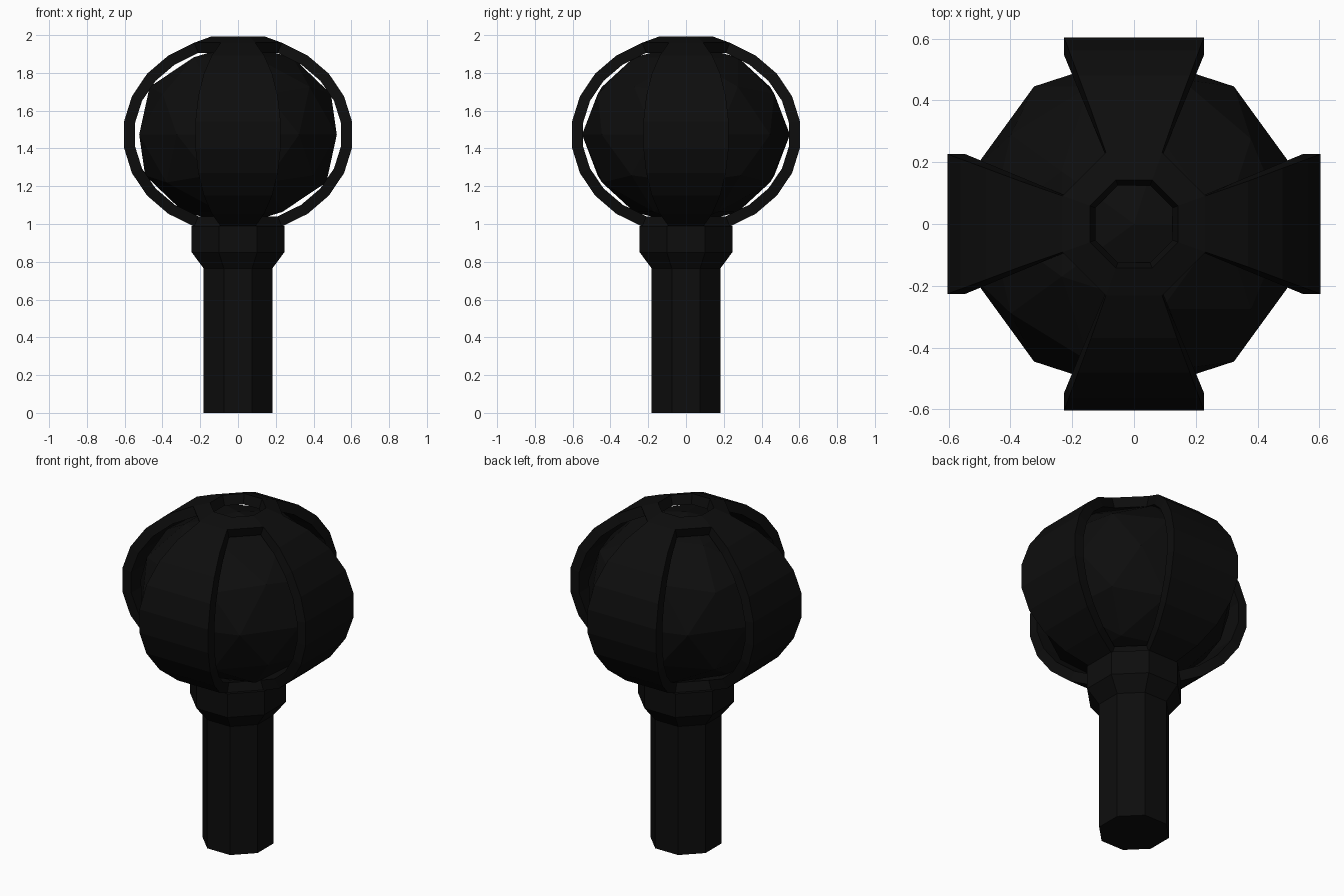
import bpy, bmesh, math
from mathutils import Matrix

cube = bpy.data.objects.get("Cube")
if cube:
    bpy.data.objects.remove(cube, do_unlink=True)

black = bpy.data.materials.new("matte_black")
black.use_nodes = True
tone = (0.004, 0.004, 0.004, 1)
black.diffuse_color = tone
black.node_tree.nodes["Principled BSDF"].inputs["Base Color"].default_value = tone

SIDES = 8
MID = 1.473  # height of the globe centre


def finish(bm, name):
    bmesh.ops.recalc_face_normals(bm, faces=bm.faces)
    mesh = bpy.data.meshes.new(name)
    bm.to_mesh(mesh)
    bm.free()
    mesh.materials.append(black)
    obj = bpy.data.objects.new(name, mesh)
    bpy.context.collection.objects.link(obj)
    return obj


def octagon_lathe(profile, capped=True, keep=lambda row, side: True):
    """Stack octagons whose flats face the axes; profile is (apothem, z)."""
    bm = bmesh.new()
    rings = []
    for apothem, z in profile:
        r = apothem / math.cos(math.pi / SIDES)
        angles = [(i - 0.5) * 2 * math.pi / SIDES for i in range(SIDES)]
        rings.append([bm.verts.new((r * math.cos(a), r * math.sin(a), z)) for a in angles])
    for row, (low, high) in enumerate(zip(rings, rings[1:])):
        for i in range(SIDES):
            if keep(row, i):
                j = (i + 1) % SIDES
                bm.faces.new((low[i], low[j], high[j], high[i]))
    if capped:
        bm.faces.new(rings[0][::-1])
        bm.faces.new(rings[-1])
    return bm


# Handle and flared collar
finish(octagon_lathe([(0.182, 0), (0.182, 0.78)]), "handle")
finish(octagon_lathe([(0.182, 0.765), (0.245, 0.85), (0.245, 0.99)]), "collar")

# Faceted globe, slightly squashed
globe = bmesh.new()
bmesh.ops.create_icosphere(globe, subdivisions=2, radius=0.55,
                           matrix=Matrix.Translation((0, 0, MID)) @ Matrix.Diagonal((1, 1, 0.875, 1)))
finish(globe, "globe")

# Cage: four bands joined by open octagonal plates at top and bottom
half = [(0.55 * math.cos(a), 0.468 * math.sin(a))
        for a in (math.radians(7.5 + 15 * k) for k in range(5))]
half.append((0.125, 0.464))
profile = [(r, MID - z) for r, z in reversed(half)] + [(r, MID + z) for r, z in half]
last = len(profile) - 2
cage_mesh = octagon_lathe(profile, capped=False,
                          keep=lambda row, side: side % 2 == 0 or row in (0, last))
cage = finish(cage_mesh, "cage")
shell = cage.modifiers.new("thickness", "SOLIDIFY")
shell.thickness = 0.058
shell.offset = 1
shell.use_even_offset = True
